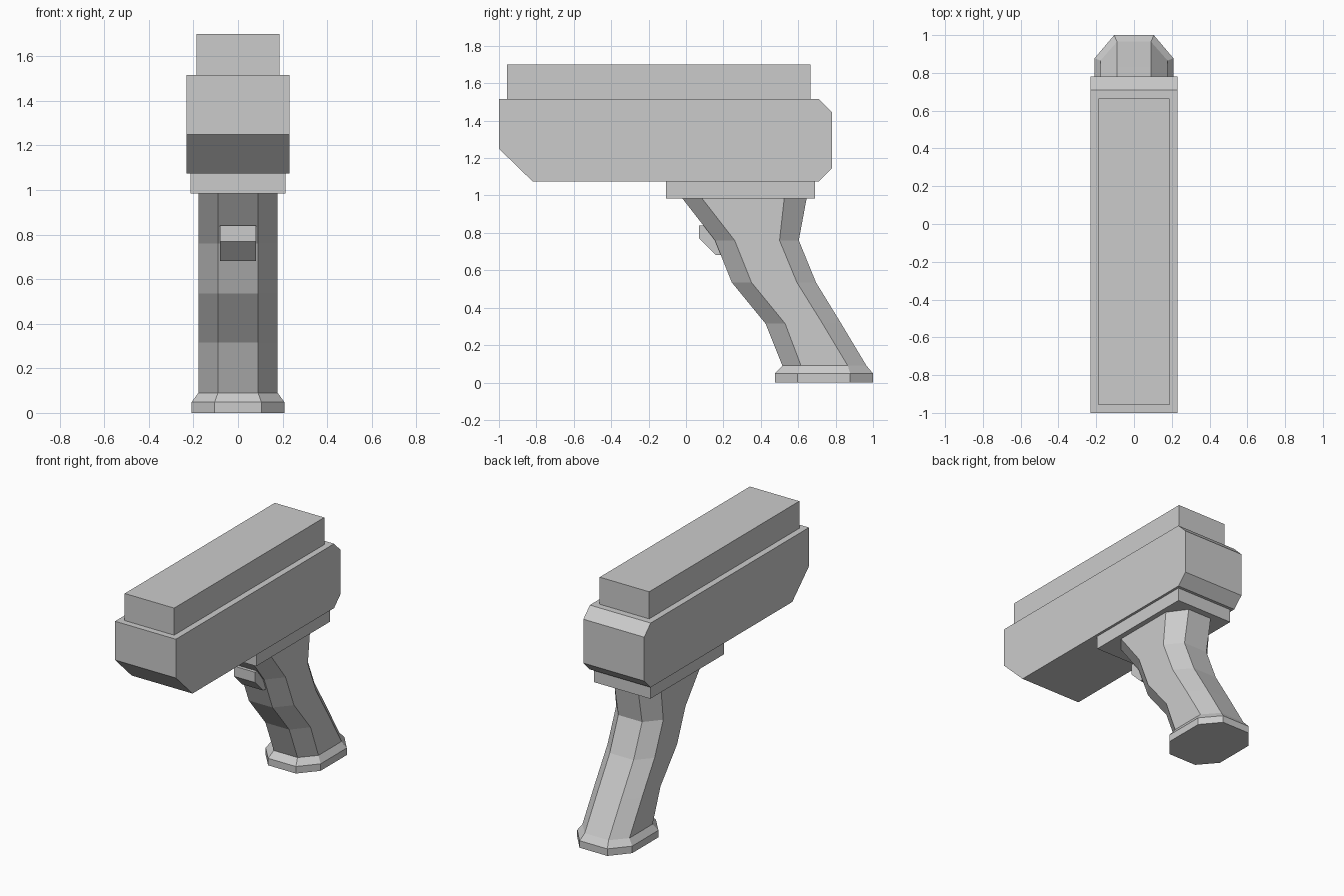
import bpy
import bmesh

cube = bpy.data.objects.get("Cube")
if cube:
    bpy.data.objects.remove(cube, do_unlink=True)

grey = bpy.data.materials.new("plain_grey")
grey.use_nodes = True
colour = (0.6, 0.6, 0.6, 1)
grey.diffuse_color = colour
grey.node_tree.nodes["Principled BSDF"].inputs["Base Color"].default_value = colour


def loft(name, rings):
    """Skin a stack of equal-length rings and cap both ends."""
    bm = bmesh.new()
    loops = [[bm.verts.new(p) for p in ring] for ring in rings]
    count = len(loops[0])
    for low, high in zip(loops, loops[1:]):
        for i in range(count):
            j = (i + 1) % count
            bm.faces.new((low[i], low[j], high[j], high[i]))
    bm.faces.new(loops[0][::-1])
    bm.faces.new(loops[-1])
    bmesh.ops.recalc_face_normals(bm, faces=bm.faces)
    mesh = bpy.data.meshes.new(name)
    bm.to_mesh(mesh)
    bm.free()
    mesh.materials.append(grey)
    obj = bpy.data.objects.new(name, mesh)
    bpy.context.collection.objects.link(obj)
    return obj


def side_profile(name, half_width, points):
    """Extrude a (y, z) outline across the width."""
    return loft(name, [[(x, y, z) for y, z in points] for x in (-half_width, half_width)])


def block(name, half_width, y0, y1, z0, z1):
    return side_profile(name, half_width, [(y0, z0), (y1, z0), (y1, z1), (y0, z1)])


def octagon(z, half_width, flat, front, front_side, back_side, back):
    half = [(flat, front), (half_width, front_side), (half_width, back_side), (flat, back)]
    return [(x, y, z) for x, y in half] + [(-x, y, z) for x, y in reversed(half)]


# Main housing with chamfered ends
side_profile("body", 0.23, [(-1, 1.25), (-0.82, 1.075), (0.71, 1.075), (0.78, 1.145),
                            (0.78, 1.445), (0.71, 1.515), (-1, 1.515)])

# Raised top block and the collar under the housing
block("top_block", 0.187, -0.957, 0.665, 1.515, 1.7)
block("grip_collar", 0.213, -0.107, 0.69, 0.985, 1.075)

# Curved eight-sided grip: height, then front, front side, back side, back
grip_sections = [
    (0.09, 0.515, 0.615, 0.865, 0.965),
    (0.315, 0.425, 0.53, 0.73, 0.83),
    (0.535, 0.245, 0.35, 0.593, 0.695),
    (0.76, 0.155, 0.26, 0.5, 0.603),
    (0.985, -0.02, 0.085, 0.525, 0.645),
]
loft("grip", [octagon(z, 0.178, 0.09, *ys) for z, *ys in grip_sections])

# Flared foot
foot = (0.475, 0.595, 0.878, 1.0)
loft("grip_foot", [octagon(0, 0.208, 0.105, *foot),
                   octagon(0.048, 0.208, 0.105, *foot),
                   octagon(0.09, 0.178, 0.09, *grip_sections[0][1:])])

# Trigger, bevelled underneath
side_profile("trigger", 0.08, [(0.07, 0.84), (0.07, 0.77), (0.158, 0.682),
                               (0.25, 0.682), (0.25, 0.84)])
